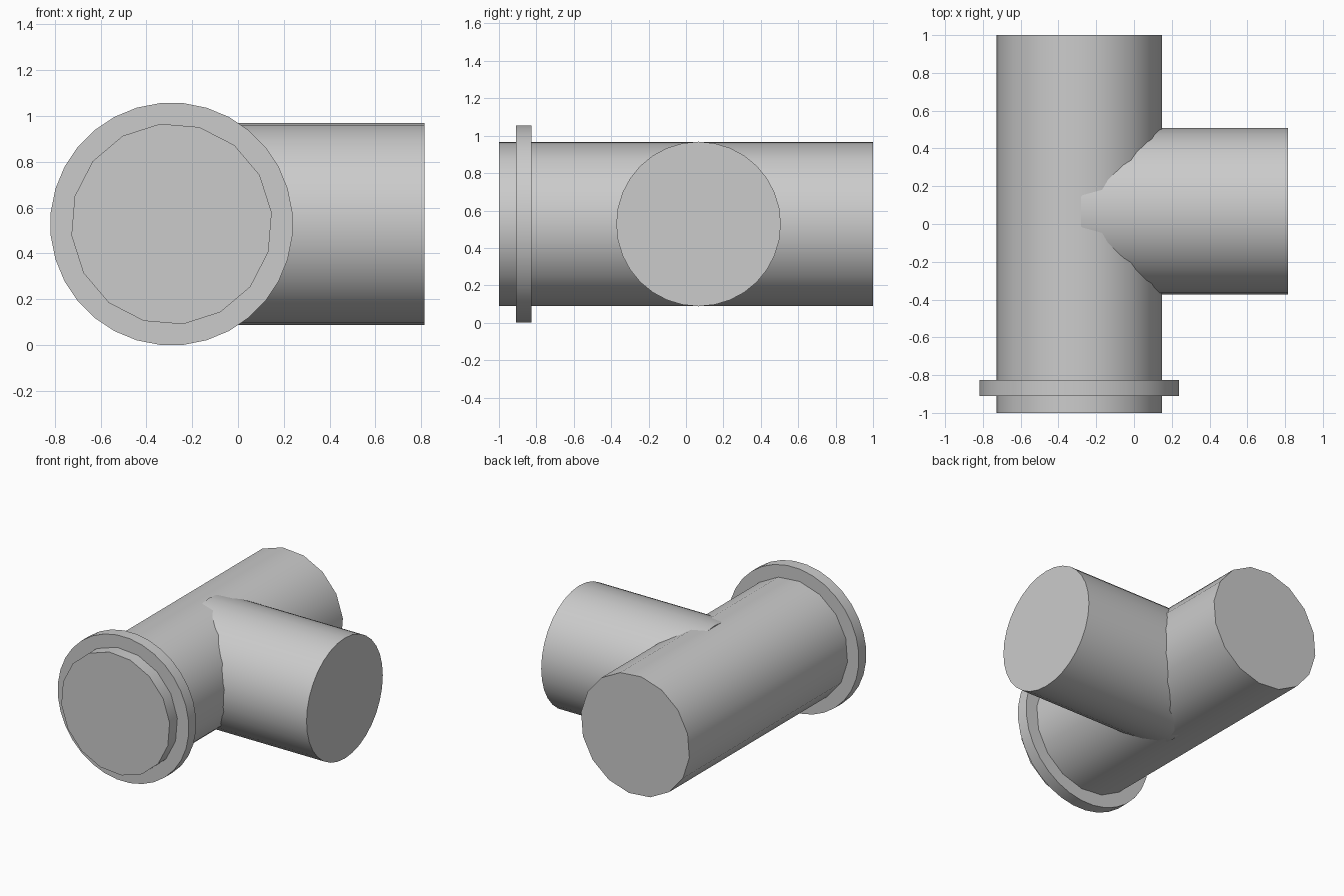
import bpy
from math import radians, pi
from mathutils import Matrix

cube = bpy.data.objects.get("Cube")
if cube:
    bpy.data.objects.remove(cube, do_unlink=True)

# Single plain grey
grey = bpy.data.materials.new("light grey")
grey.use_nodes = True
colour = (0.6, 0.6, 0.6, 1)
grey.diffuse_color = colour
grey.node_tree.nodes["Principled BSDF"].inputs["Base Color"].default_value = colour

AXIS_X, AXIS_Z = -0.29, 0.528


def cylinder(name, sides, radius, start, end, turn, axis):
    """Capped cylinder from start to end along 'X' or 'Y', turned about its own axis."""
    length = (end - start).length
    bpy.ops.mesh.primitive_cylinder_add(vertices=sides, radius=radius, depth=length)
    obj = bpy.context.object
    obj.name = name
    lay = Matrix.Rotation(pi / 2, 4, "Y" if axis == "X" else "X")
    obj.data.transform(lay @ Matrix.Rotation(radians(turn), 4, "Z"))
    obj.location = (start + end) / 2
    obj.data.materials.append(grey)
    bpy.ops.object.shade_smooth_by_angle(angle=radians(30))
    return obj


def point(x, y):
    from mathutils import Vector
    return Vector((x, y, AXIS_Z))


# Long main pipe running front to back
cylinder("main_pipe", 16, 0.44, point(AXIS_X, -1), point(AXIS_X, 1), 6.5, "Y")

# Raised collar near the front end
cylinder("collar", 32, 0.53, point(AXIS_X, -0.91), point(AXIS_X, -0.825), 5.625, "Y")

# Side branch meeting the main pipe at its axis
cylinder("branch_pipe", 32, 0.44, point(-0.28, 0.067), point(0.815, 0.067), 0, "X")
